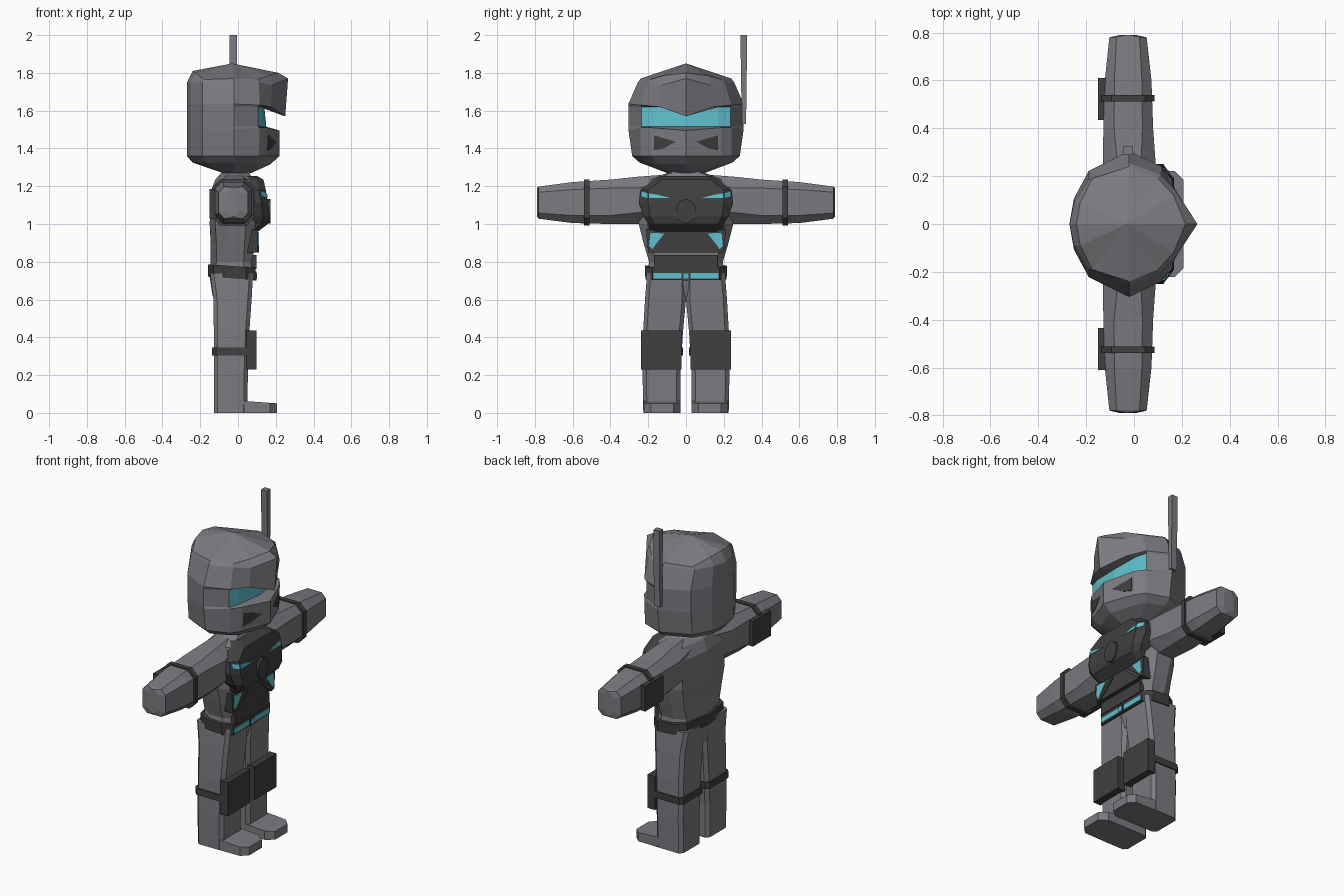
import bpy, bmesh, math
from mathutils import Vector
from mathutils.bvhtree import BVHTree


def material(name, rgb):
    m = bpy.data.materials.new(name)
    m.diffuse_color = (*rgb, 1)
    return m


GREY = material("suit grey", (0.20, 0.195, 0.215))
DARK = material("armour charcoal", (0.05, 0.05, 0.05))
TEAL = material("glow teal", (0.117, 0.53, 0.62))


def loft(name, rings, *mats, paint=None):
    """Skin equal-length rings of points; paint(row, column) marks second-colour faces."""
    bm = bmesh.new()
    rows = [[bm.verts.new(p) for p in r] for r in rings]
    n = len(rows[0])
    for i in range(len(rows) - 1):
        for j in range(n):
            k = (j + 1) % n
            f = bm.faces.new((rows[i][j], rows[i][k], rows[i + 1][k], rows[i + 1][j]))
            if paint and paint(i, j):
                f.material_index = 1
    bm.faces.new(rows[0])
    bm.faces.new(rows[-1])
    bmesh.ops.remove_doubles(bm, verts=bm.verts, dist=1e-5)
    bmesh.ops.recalc_face_normals(bm, faces=bm.faces)
    me = bpy.data.meshes.new(name)
    bm.to_mesh(me)
    bm.free()
    ob = bpy.data.objects.new(name, me)
    for m in mats:
        me.materials.append(m)
    bpy.context.collection.objects.link(ob)
    return ob


def mirrored(half):
    """Close a half outline whose first and last points lie on the centre plane."""
    return half + [(x, -y, z) for x, y, z in half[-2:0:-1]]


def chamfered(a0, a1, b0, b1, c):
    """Rectangle with cut corners, as 2D points."""
    return [(a0 + c, b0), (a1 - c, b0), (a1, b0 + c), (a1, b1 - c),
            (a1 - c, b1), (a0 + c, b1), (a0, b1 - c), (a0, b0 + c)]


def box(name, x, y, z, mat):
    return loft(name, [[(x[0], y[0], h), (x[1], y[0], h), (x[1], y[1], h), (x[0], y[1], h)]
                       for h in z], mat)


def plate(name, target, yz, mat, lift=0.004):
    """Thin plate laid on the forward surface of target."""
    me = target.data
    tree = BVHTree.FromPolygons([v.co for v in me.vertices], [p.vertices for p in me.polygons])
    hits = [tree.ray_cast(Vector((2, y, z)), Vector((-1, 0, 0)))[0] for y, z in yz]
    return loft(name, [[(p.x + d, p.y, p.z) for p in hits] for d in (-0.004, lift)], mat)


# Head: back and side outline per height, then cheek, front and centre points
def head_ring(z, back, w, front):
    half = [(back, 0, z), (back * 0.93, w * 0.35, z), (back * 0.7, w * 0.73, z), (-0.02, w, z)]
    return mirrored(half + front)


crown = mirrored([(-0.24, 0, 1.81), (-0.225, 0.09, 1.80), (-0.175, 0.19, 1.765), (-0.02, 0.24, 1.77),
                  (0.10, 0.19, 1.765), (0.165, 0.12, 1.785), (0.215, 0, 1.80)])
head = loft("head", [
    head_ring(1.27, -0.08, 0.10, [(0.04, 0.08, 1.27), (0.05, 0.05, 1.27), (0.07, 0, 1.27)]),
    head_ring(1.325, -0.24, 0.245, [(0.08, 0.20, 1.325), (0.12, 0.15, 1.32), (0.17, 0, 1.315)]),
    head_ring(1.36, -0.27, 0.285, [(0.11, 0.24, 1.36), (0.15, 0.185, 1.36), (0.22, 0, 1.36)]),
    head_ring(1.50, -0.27, 0.305, [(0.115, 0.24, 1.51), (0.155, 0.185, 1.51), (0.22, 0, 1.495)]),
    head_ring(1.515, -0.27, 0.305, [(0.105, 0.235, 1.515), (0.125, 0.17, 1.515), (0.15, 0, 1.515)]),
    head_ring(1.62, -0.27, 0.305, [(0.105, 0.235, 1.62), (0.125, 0.17, 1.62), (0.14, 0, 1.61)]),
    head_ring(1.635, -0.27, 0.305, [(0.115, 0.24, 1.63), (0.175, 0.14, 1.62), (0.25, 0, 1.57)]),
    head_ring(1.75, -0.27, 0.255, [(0.11, 0.205, 1.75), (0.18, 0.13, 1.735), (0.265, 0, 1.77)]),
    crown,
    [(-0.03, 0, 1.85)] * 12,
], GREY, TEAL, paint=lambda i, j: i == 4 and 4 <= j <= 7)

# Antenna
loft("antenna", [[(-0.045, a, z), (-0.005, a, z), (-0.005, b, z), (-0.045, b, z)]
                 for z, a, b in ((1.53, 0.295, 0.318), (2.0, 0.288, 0.324))], GREY)


# Torso, neck and belt
def body_ring(z, back, front, w, tilt=0.0):
    half = [(back, 0), (back + 0.03, 0.82 * w), (back + 0.09, w),
            (front - 0.05, w), (front, 0.82 * w), (front, 0)]
    return mirrored([(x, y, z - tilt * x) for x, y in half])


loft("torso", [body_ring(*r) for r in (
    (0.62, -0.135, 0.06, 0.20), (0.72, -0.15, 0.08, 0.205), (0.80, -0.145, 0.08, 0.195), (0.90, -0.145, 0.085, 0.225),
    (1.0, -0.15, 0.09, 0.25), (1.17, -0.145, 0.085, 0.25),
    (1.235, -0.12, 0.08, 0.20), (1.27, -0.09, 0.06, 0.10))], GREY)
loft("neck", [body_ring(1.24, -0.085, 0.06, 0.09), body_ring(1.30, -0.085, 0.06, 0.09)], GREY)
belt = loft("belt", [body_ring(0.71, -0.16, 0.092, 0.215, 0.07),
                     body_ring(0.775, -0.16, 0.092, 0.218, 0.07)], DARK)
box("belt_buckle", (0.08, 0.099), (-0.02, 0.02), (0.702, 0.748), DARK)
plate("belt_buckle_light", belt, [(-0.012, 0.711), (0.012, 0.711), (0.012, 0.739), (-0.012, 0.739)], TEAL, 0.009)
box("belly_plate", (0.06, 0.098), (-0.168, 0.168), (0.762, 0.835), DARK)

# Chest armour: height, forward reach, outer and inner half width
chest = loft("chest_armour", [
    [(0.04, yo, z), (xf - 0.035, yo, z), (xf, yi, z), (xf, -yi, z), (xf - 0.035, -yo, z), (0.04, -yo, z)]
    for z, xf, yo, yi in ((0.955, 0.10, 0.19, 0.16), (1.0, 0.158, 0.20, 0.17), (1.04, 0.168, 0.225, 0.19),
                          (1.11, 0.158, 0.25, 0.20), (1.18, 0.147, 0.24, 0.20),
                          (1.235, 0.135, 0.17, 0.13), (1.255, 0.10, 0.13, 0.10))], DARK)
loft("chest_disc", [[(x, 0.055 * math.cos(a), 1.068 + 0.065 * math.sin(a))
                     for a in (math.tau * (i + 0.5) / 10 for i in range(10))] for x in (0.13, 0.173)], DARK)

# Rib armour under the chest
rib = [(-0.20, 0.85), (0.20, 0.85), (0.212, 0.97), (-0.212, 0.97)]
ribs = loft("rib_armour", [[(x, y, z) for y, z in rib] for x in (0.05, 0.106)], DARK)


# Arm cross sections: reach, back, front, bottom, top, corner cut
def arm_ring(s, y, x0, x1, z0, z1, c):
    return [(x, s * y, z) for x, z in chamfered(x0, x1, z0, z1, c)]


for s, side in ((1, "left"), (-1, "right")):
    # Face, chest and belt details
    plate(side + "_cheek_vent", head, [(s * y, z) for y, z in
          ((0.055, 1.435), (0.17, 1.47), (0.17, 1.39), (0.12, 1.40))], DARK)
    plate(side + "_chest_light", chest, [(s * y, z) for y, z in
          ((0.08, 1.137), (0.195, 1.137), (0.195, 1.162), (0.15, 1.155))], TEAL)
    plate(side + "_chest_light_end", chest, [(s * y, z) for y, z in
          ((0.203, 1.137), (0.236, 1.146), (0.236, 1.172), (0.203, 1.163))], TEAL)
    plate(side + "_rib_light", ribs, [(s * y, z) for y, z in
          ((0.115, 0.95), (0.188, 0.953), (0.195, 0.885), (0.178, 0.868))], TEAL)
    loft(side + "_rib_strut", [[(x, s * y, z) for y, z in
         ((0.05, 0.945), (0.07, 0.955), (0.19, 0.855), (0.165, 0.85))] for x in (0.10, 0.112)], DARK)
    plate(side + "_belt_light", belt, [(s * y, z) for y, z in
          ((0.025, 0.712), (0.172, 0.712), (0.172, 0.741), (0.025, 0.741))], TEAL)

    # Arm, cuff and forearm guard
    loft(side + "_arm", [arm_ring(s, *r) for r in (
        (0.10, -0.11, 0.07, 1.02, 1.262, 0.05), (0.26, -0.13, 0.09, 1.0, 1.25, 0.06),
        (0.40, -0.128, 0.08, 1.0, 1.235, 0.045), (0.60, -0.122, 0.073, 1.005, 1.222, 0.04),
        (0.78, -0.103, 0.053, 1.028, 1.198, 0.03), (0.79, -0.06, 0.01, 1.04, 1.19, 0.03))], GREY)
    loft(side + "_arm_band", [arm_ring(s, y, -0.135, 0.086, 0.993, 1.235, 0.04)
                              for y in (0.512, 0.54)], DARK)
    box(side + "_forearm_guard", (-0.15, -0.11), sorted((s * 0.435, s * 0.61)), (1.03, 1.185), DARK)

    # Leg, band, knee guard and foot
    loft(side + "_leg", [[(x, s * y, z) for x, y in chamfered(x0, x1, y0, y1, 0.02)]
                         for z, x0, x1, y0, y1 in (
        (0, -0.128, 0.05, 0.03, 0.226), (0.2, -0.128, 0.052, 0.03, 0.23),
        (0.43, -0.128, 0.06, 0.016, 0.227), (0.6, -0.13, 0.072, 0.0, 0.217),
        (0.74, -0.148, 0.08, 0.0, 0.206))], GREY)
    loft(side + "_leg_band", [[(x, s * y, z) for x, y in chamfered(-0.137, 0.068, 0.016, 0.236, 0.02)]
                              for z in (0.305, 0.345)], DARK)
    box(side + "_knee_guard", (0.045, 0.097), sorted((s * 0.024, s * 0.237)), (0.23, 0.435), DARK)
    sole = [(0.0, 0.03), (0.16, 0.03), (0.207, 0.065), (0.207, 0.185), (0.17, 0.222), (0.0, 0.226)]
    loft(side + "_foot", [[(x, s * y, 0) for x, y in sole],
                          [(x, s * y, 0.065 - 0.07 * x) for x, y in sole]], GREY)
